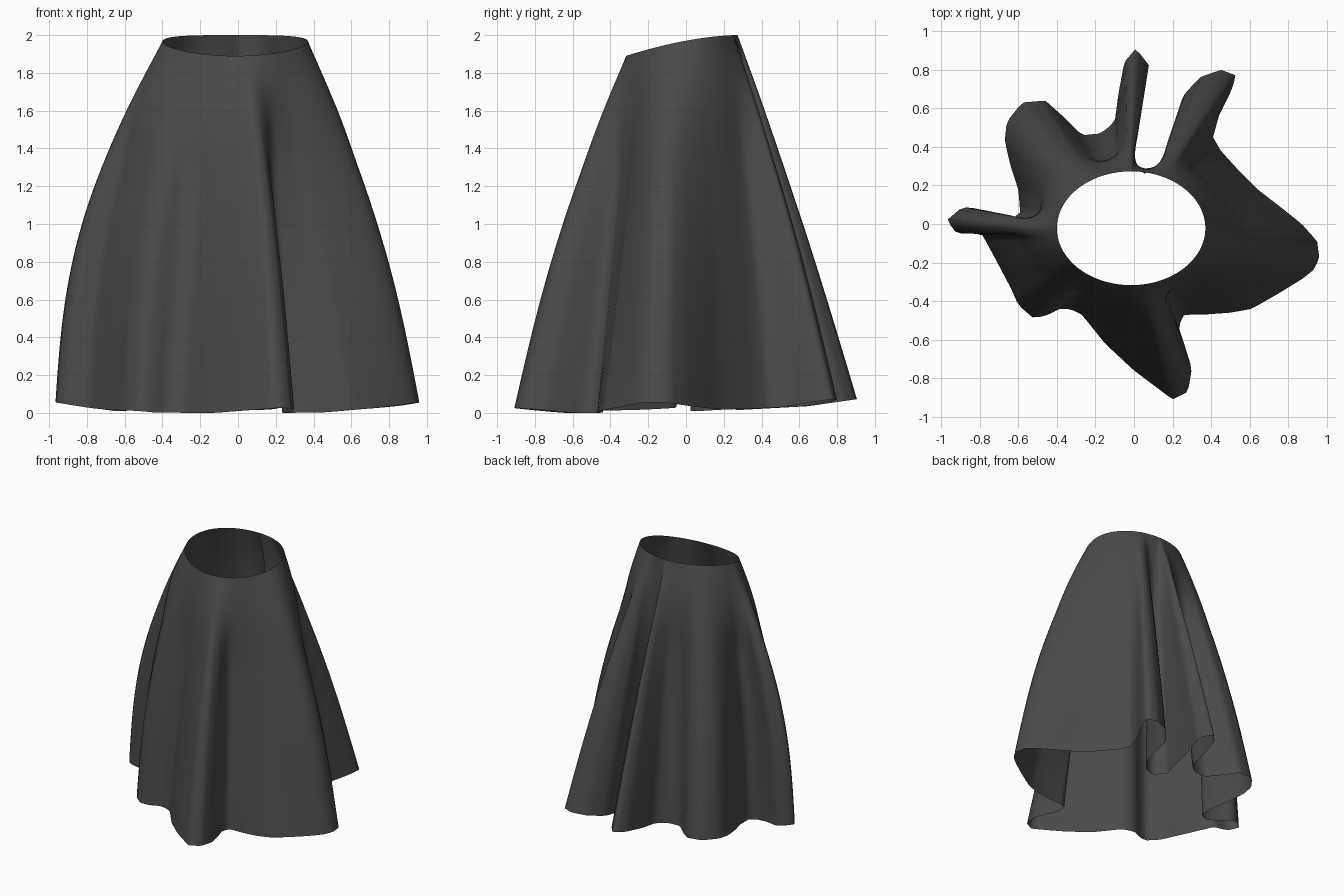
import bpy, bmesh, math
from mathutils import Vector

if "Cube" in bpy.data.objects:
    bpy.data.objects.remove(bpy.data.objects["Cube"])

# Hem outline seen from above, counter-clockwise from the right-hand lobe
HEM = [(.96, -.17), (.95, -.09), (.87, .0), (.77, .08), (.64, .18), (.55, .27), (.45, .38),
       (.41, .45), (.44, .56), (.50, .68), (.53, .77), (.45, .80), (.34, .76), (.25, .66),
       (.23, .52), (.19, .36), (.13, .29), (.05, .26), (-.03, .33), (.0, .48), (.03, .63),
       (.08, .82), (.01, .91), (-.05, .84), (-.08, .68), (-.10, .53), (-.17, .47),
       (-.27, .46), (-.37, .56), (-.46, .64), (-.58, .63), (-.66, .53), (-.67, .43),
       (-.64, .30), (-.60, .18), (-.59, .06), (-.64, .02), (-.75, .04), (-.85, .09),
       (-.90, .08), (-.97, .02), (-.92, -.05), (-.79, -.05), (-.73, -.16), (-.64, -.33),
       (-.60, -.42), (-.52, -.49), (-.44, -.47), (-.39, -.44), (-.33, -.44), (-.27, -.47),
       (-.15, -.62), (.0, -.76), (.20, -.91), (.28, -.87), (.30, -.75), (.26, -.62),
       (.23, -.53), (.26, -.47), (.36, -.47), (.50, -.46), (.61, -.44), (.75, -.36),
       (.88, -.28), (.94, -.23)]
N, ROWS = 200, 32


def resample(points, count):
    """Evenly spaced points along a closed outline."""
    pts = [Vector(p) for p in points]
    segs = [(a, b, (b - a).length) for a, b in zip(pts, pts[1:] + pts[:1])]
    total = sum(s[2] for s in segs)
    out, i, start = [], 0, 0.0
    for k in range(count):
        d = total * k / count
        while d > start + segs[i][2] and i < len(segs) - 1:
            start += segs[i][2]
            i += 1
        out.append(segs[i][0].lerp(segs[i][1], (d - start) / segs[i][2]))
    return out, total / count


def blur(points, sigma):
    """Gaussian smoothing around a closed outline."""
    reach = int(sigma * 3)
    w = [math.exp(-.5 * (j / sigma) ** 2) for j in range(-reach, reach + 1)]
    return [sum((points[(i + j) % len(points)] * w[j + reach]
                 for j in range(-reach, reach + 1)), Vector((0, 0))) / sum(w)
            for i in range(len(points))]


hem, step = resample(HEM, N)
soft = blur(hem, .26 / step)          # hem with its folds relaxed

# Waist ring, slanting down to the front
waist = []
for s in soft:
    a = math.atan2(s.y / .295, s.x / .385)
    waist.append(Vector((-.015 + .385 * math.cos(a), -.022 + .295 * math.sin(a))))


def waist_z(p):
    u = min(max((p.y + .317) / .59, 0), 1)
    return 2 - .11 * (1 - u) ** 1.7


def hem_z(p):
    return .02 + .055 * max(0, p.y) + .09 * max(0, p.length - .65) + .03 * abs(p.x) ** 3


def near(p, degrees, width):
    """1 in the given direction, fading out to both sides."""
    a = math.degrees(math.atan2(p.y, p.x)) - degrees
    a = (a + 180) % 360 - 180
    return math.exp(-.5 * (a / width) ** 2)


def bulge(p):
    """How far the skirt swells between waist and hem, most at the sides."""
    x = p.normalized().x
    return (.03 + (.11 * x * x if x > 0 else .21 * x ** 4) + .06 * near(p, -78, 14)
            + .06 * near(p, -146, 16) - .15 * near(p, -42, 13))


low = min(hem_z(p) for p in hem)

# Draped skirt: rings from waist to hem, smooth at the hips, folds setting in below
bm = bmesh.new()
rings = []
for r in range(ROWS + 1):
    t = r / ROWS
    k = min(t / .36, 1)
    onset = k * k * (3 - 2 * k)
    ring = []
    for w, s, h in zip(waist, soft, hem):
        out = t + bulge(s) * math.sin(math.pi * t)
        p = w + (s - w) * out * (1.4 - .4 * onset) + (h - s) * out * (.05 + .95 * onset)
        z0 = waist_z(w)
        ring.append(bm.verts.new((p.x, p.y, z0 + (hem_z(h) - low - z0) * t)))
    rings.append(ring)
for a, b in zip(rings, rings[1:]):
    for i in range(N):
        j = (i + 1) % N
        bm.faces.new((a[i], b[i], b[j], a[j])).smooth = True

mesh = bpy.data.meshes.new("skirt")
bm.to_mesh(mesh)
bm.free()
skirt = bpy.data.objects.new("skirt", mesh)
bpy.context.collection.objects.link(skirt)

# Dark grey cloth
cloth = bpy.data.materials.new("dark grey cloth")
cloth.diffuse_color = (.068, .068, .068, 1)
cloth.use_nodes = True
cloth.node_tree.nodes["Principled BSDF"].inputs["Base Color"].default_value = cloth.diffuse_color
mesh.materials.append(cloth)
